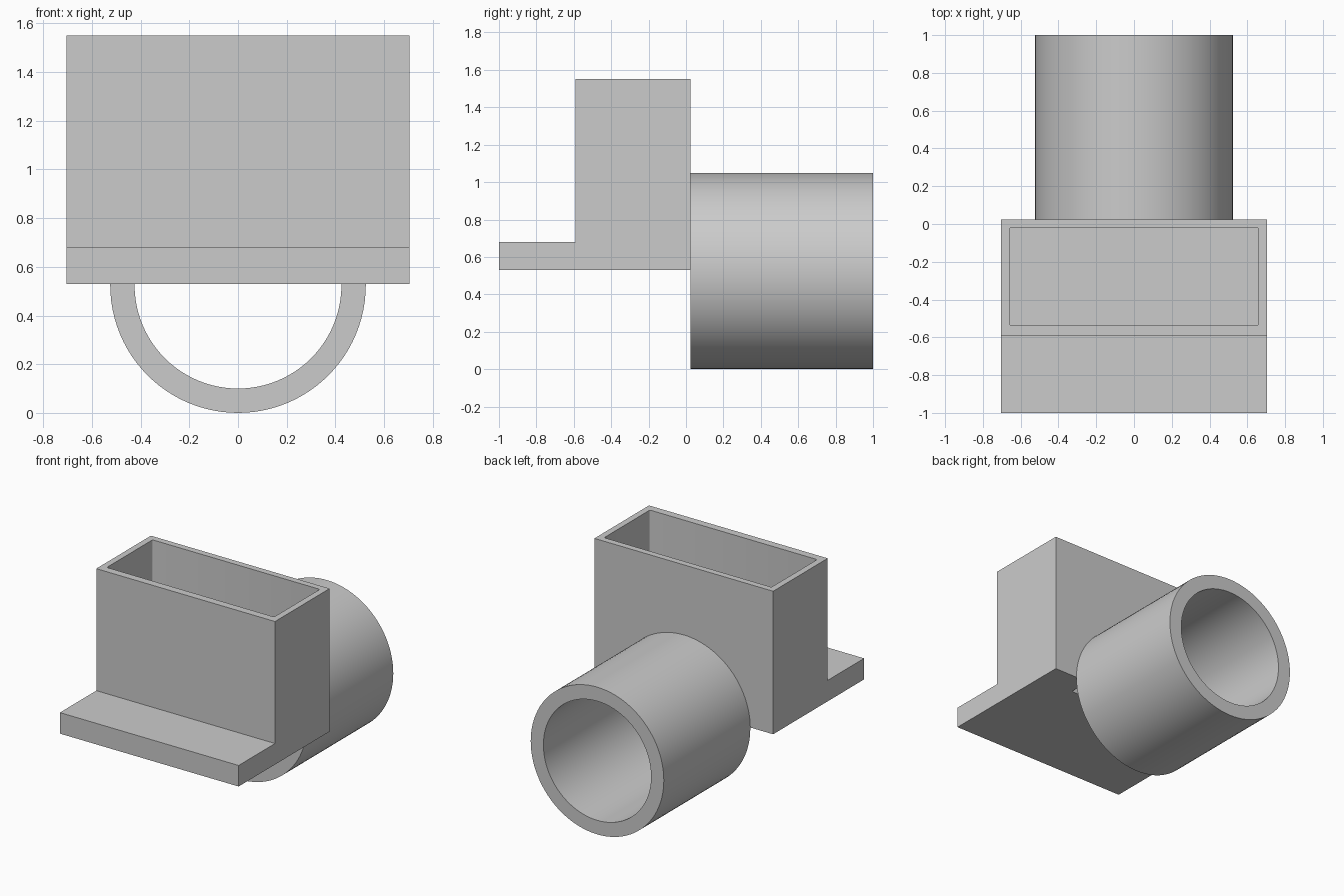
import bpy, bmesh, math
from mathutils import Matrix

cube = bpy.data.objects.get("Cube")
if cube:
    bpy.data.objects.remove(cube, do_unlink=True)

grey = bpy.data.materials.new("plain grey")
grey.use_nodes = True
grey.diffuse_color = (0.6, 0.6, 0.6, 1)
grey.node_tree.nodes["Principled BSDF"].inputs["Base Color"].default_value = (0.6, 0.6, 0.6, 1)

HALF_WIDTH = 0.705
BACK = 0.025          # back face of the housing
AXIS_Z = 0.525        # height of the pipe axis
OUTER, BORE = 0.525, 0.425


def finish(name, bm):
    bmesh.ops.recalc_face_normals(bm, faces=bm.faces)
    mesh = bpy.data.meshes.new(name)
    bm.to_mesh(mesh)
    bm.free()
    mesh.materials.append(grey)
    obj = bpy.data.objects.new(name, mesh)
    bpy.context.collection.objects.link(obj)
    return obj


def cylinder(name, radius, y0, y1):
    bm = bmesh.new()
    place = Matrix.Translation((0, (y0 + y1) / 2, AXIS_Z)) @ Matrix.Rotation(math.pi / 2, 4, 'X')
    bmesh.ops.create_cone(bm, cap_ends=True, segments=96, radius1=radius,
                          radius2=radius, depth=y1 - y0, matrix=place)
    return finish(name, bm)


def cut(obj, cutter):
    mod = obj.modifiers.new("cut", 'BOOLEAN')
    mod.operation = 'DIFFERENCE'
    mod.solver = 'EXACT'
    mod.object = cutter
    bpy.ops.object.select_all(action='DESELECT')
    bpy.context.view_layer.objects.active = obj
    obj.select_set(True)
    bpy.ops.object.modifier_apply(modifier=mod.name)


# Housing with front ledge: side profile extruded across the width
profile = [(-1, 0.53), (BACK, 0.53), (BACK, 1.55), (-0.59, 1.55), (-0.59, 0.68), (-1, 0.68)]
bm = bmesh.new()
side = bm.faces.new([bm.verts.new((-HALF_WIDTH, y, z)) for y, z in profile])
extruded = bmesh.ops.extrude_face_region(bm, geom=[side])["geom"]
bmesh.ops.translate(bm, vec=(2 * HALF_WIDTH, 0, 0),
                    verts=[v for v in extruded if isinstance(v, bmesh.types.BMVert)])
housing = finish("housing", bm)

# Open-topped pocket, with slightly rounded upright corners
bm = bmesh.new()
bmesh.ops.create_cube(bm, size=1, matrix=Matrix.Translation((0, -0.278, 1.4))
                      @ Matrix.Diagonal((1.32, 0.515, 0.8, 1)))
upright = [e for e in bm.edges if abs(e.verts[0].co.z - e.verts[1].co.z) > 0.1]
bmesh.ops.bevel(bm, geom=upright, offset=0.01, segments=3, profile=0.5, affect='EDGES')
pocket = finish("pocket_cutter", bm)

# Pipe and the bore that runs on into the housing
pipe = cylinder("pipe", OUTER, BACK, 1.0)
bore = cylinder("bore_cutter", BORE, -0.14, 1.2)

cut(housing, pocket)
cut(housing, bore)
cut(pipe, bore)
for cutter in (pocket, bore):
    bpy.data.objects.remove(cutter, do_unlink=True)

# Smooth round surfaces, sharp edges
for obj in (housing, pipe):
    bpy.ops.object.select_all(action='DESELECT')
    bpy.context.view_layer.objects.active = obj
    obj.select_set(True)
    bpy.ops.object.shade_smooth_by_angle(angle=math.radians(35))
